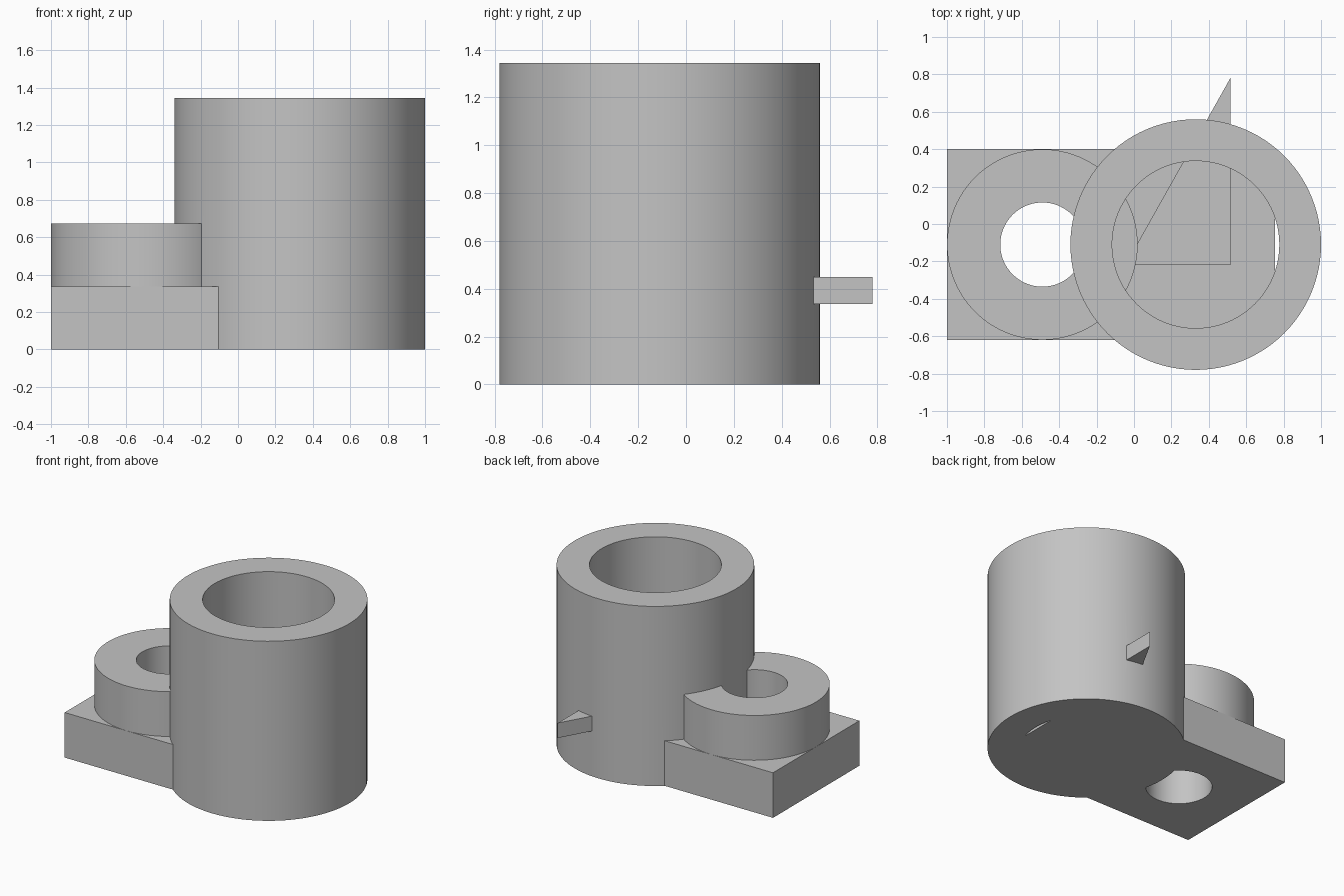
import bpy
import bmesh
import math

if "Cube" in bpy.data.objects:
    bpy.data.objects.remove(bpy.data.objects["Cube"], do_unlink=True)

# Shared dimensions
MID_Y = -0.11
TUBE_X, TUBE_R, BORE_R, TUBE_H = 0.33, 0.67, 0.447, 1.343
BOSS_X, BOSS_R, HOLE_R, BOSS_H = -0.49, 0.51, 0.225, 0.672
BASE_H = 0.337

grey = bpy.data.materials.new("plain grey")
grey.use_nodes = True
grey.diffuse_color = (0.55, 0.55, 0.55, 1)
grey.node_tree.nodes["Principled BSDF"].inputs["Base Color"].default_value = (0.55, 0.55, 0.55, 1)


def prism(name, outline, z0, z1):
    """Extrude a counter-clockwise outline from z0 to z1."""
    bm = bmesh.new()
    face = bm.faces.new([bm.verts.new((x, y, z0)) for x, y in outline])
    top = bmesh.ops.extrude_face_region(bm, geom=[face])["geom"]
    verts = [v for v in top if isinstance(v, bmesh.types.BMVert)]
    bmesh.ops.translate(bm, verts=verts, vec=(0, 0, z1 - z0))
    bmesh.ops.recalc_face_normals(bm, faces=bm.faces)
    mesh = bpy.data.meshes.new(name)
    bm.to_mesh(mesh)
    bm.free()
    mesh.materials.append(grey)
    obj = bpy.data.objects.new(name, mesh)
    bpy.context.collection.objects.link(obj)
    return obj


def cylinder(name, x, radius, z0, z1, sides=96):
    angles = [math.tau * i / sides for i in range(sides)]
    ring = [(x + radius * math.cos(a), MID_Y + radius * math.sin(a)) for a in angles]
    return prism(name, ring, z0, z1)


def combine(target, tool, operation):
    """Apply a boolean and discard the tool."""
    tool.hide_render = True
    mod = target.modifiers.new(operation.lower(), "BOOLEAN")
    mod.operation, mod.object, mod.solver = operation, tool, "EXACT"
    bpy.ops.object.select_all(action="DESELECT")
    bpy.context.view_layer.objects.active = target
    target.select_set(True)
    bpy.ops.object.modifier_apply(modifier=mod.name)
    bpy.data.objects.remove(tool, do_unlink=True)


# Base block reaching under the tube, with the drilled boss on top
left, right = -1.0, 0.755
front, back = MID_Y - BOSS_R, MID_Y + BOSS_R
body = prism("bracket_body", [(left, front), (right, front), (right, back), (left, back)], 0, BASE_H)
combine(body, cylinder("boss", BOSS_X, BOSS_R - 0.0005, BASE_H / 2, BOSS_H), "UNION")
combine(body, cylinder("boss_hole", BOSS_X, HOLE_R, -1, 2), "DIFFERENCE")

# Tall open tube
tube = cylinder("tube", TUBE_X, TUBE_R, 0, TUBE_H)
combine(tube, cylinder("tube_bore", TUBE_X, BORE_R, -1, 2), "DIFFERENCE")
combine(body, tube, "UNION")

# Triangular web lying on the base, its tip passing through the tube wall
web = prism("web", [(-0.047, -0.22), (0.515, -0.22), (0.515, 0.78)], BASE_H, 0.449)
combine(body, web, "UNION")

bpy.ops.object.shade_smooth_by_angle(angle=math.radians(30))
